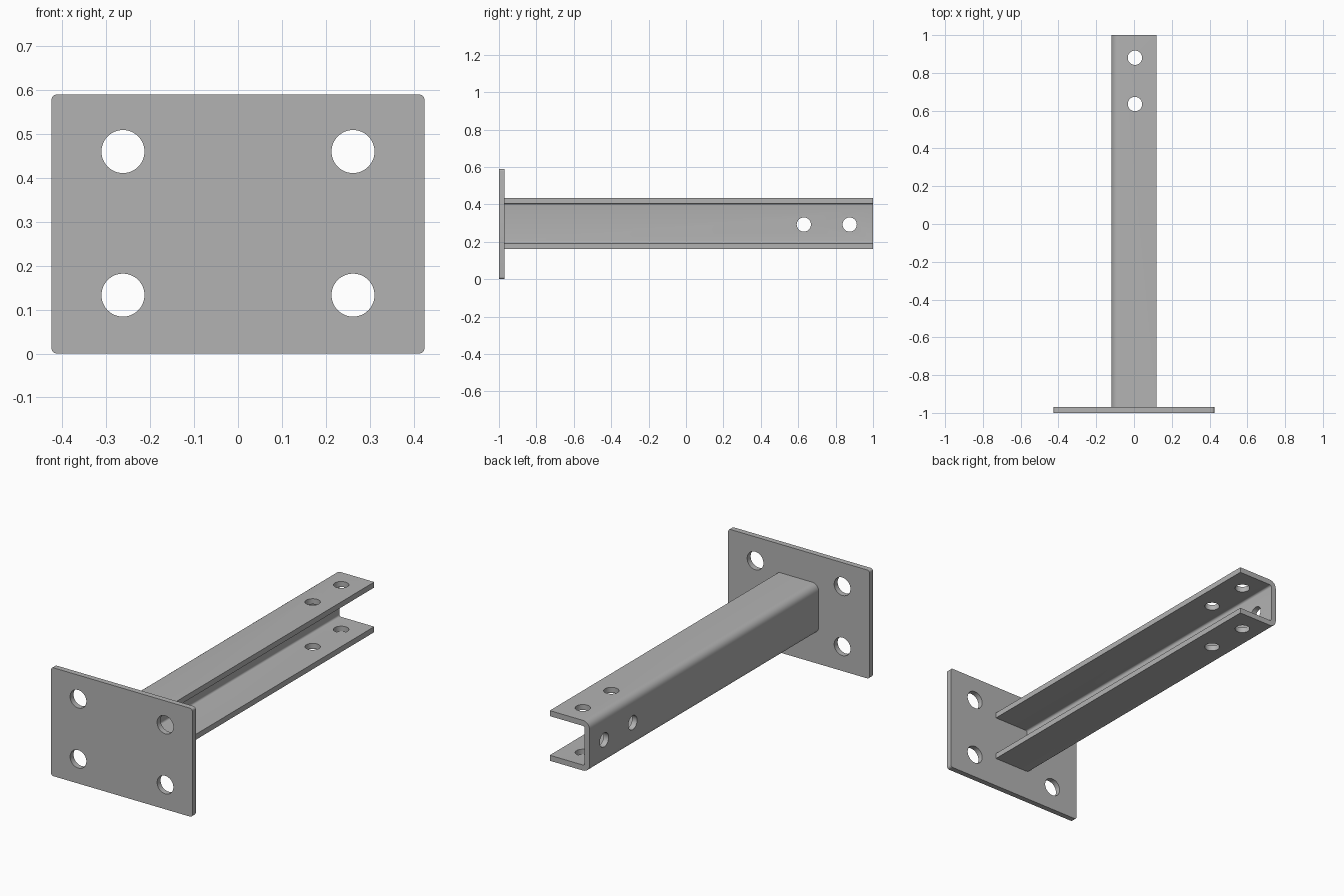
import bpy, bmesh, math
from mathutils import Vector

if "Cube" in bpy.data.objects:
    bpy.data.objects.remove(bpy.data.objects["Cube"])

steel = bpy.data.materials.new("grey steel")
steel.diffuse_color = (0.45, 0.45, 0.45, 1)
steel.use_nodes = True
steel.node_tree.nodes["Principled BSDF"].inputs["Base Color"].default_value = steel.diffuse_color


def arc(cx, cz, r, start, end, n=6):
    """Points on an arc in the xz plane, angles in degrees."""
    pts = []
    for i in range(n + 1):
        a = math.radians(start + (end - start) * i / n)
        pts.append((cx + r * math.cos(a), cz + r * math.sin(a)))
    return pts


def extrude_y(name, profile, y0, y1):
    """Solid made from an xz outline swept from y0 to y1."""
    bm = bmesh.new()
    face = bm.faces.new([bm.verts.new((x, y0, z)) for x, z in profile])
    out = bmesh.ops.extrude_face_region(bm, geom=[face])["geom"]
    moved = [v for v in out if isinstance(v, bmesh.types.BMVert)]
    bmesh.ops.translate(bm, verts=moved, vec=(0, y1 - y0, 0))
    bmesh.ops.recalc_face_normals(bm, faces=bm.faces)
    mesh = bpy.data.meshes.new(name)
    bm.to_mesh(mesh)
    bm.free()
    mesh.materials.append(steel)
    obj = bpy.data.objects.new(name, mesh)
    bpy.context.collection.objects.link(obj)
    return obj


def drill(obj, centre, radius, depth, axis):
    """Cut a round hole along an axis, then drop the cutter."""
    rot = Vector(axis).to_track_quat("Z", "Y").to_euler()
    bpy.ops.mesh.primitive_cylinder_add(vertices=48, radius=radius, depth=depth,
                                        location=centre, rotation=rot)
    cutter = bpy.context.object
    cutter.hide_render = True
    cutter.data.materials.append(steel)
    mod = obj.modifiers.new("hole", "BOOLEAN")
    mod.operation = "DIFFERENCE"
    mod.solver = "EXACT"
    mod.object = cutter
    bpy.context.view_layer.objects.active = obj
    bpy.ops.object.modifier_apply(modifier=mod.name)
    bpy.data.objects.remove(cutter, do_unlink=True)


def smooth(obj):
    bpy.ops.object.select_all(action="DESELECT")
    obj.select_set(True)
    bpy.context.view_layer.objects.active = obj
    bpy.ops.object.shade_smooth_by_angle(angle=math.radians(30))


# Wall plate with rounded corners and four bolt holes
W, H, R = 0.425, 0.59, 0.013
outline = (arc(W - R, R, R, -90, 0) + arc(W - R, H - R, R, 0, 90)
           + arc(-W + R, H - R, R, 90, 180) + arc(-W + R, R, R, 180, 270))
plate = extrude_y("wall_plate", outline, -1.0, -0.97)
for x in (-0.262, 0.262):
    for z in (0.133, 0.46):
        drill(plate, (x, -0.985, z), 0.049, 0.2, (0, 1, 0))
smooth(plate)

# C-shaped arm, open towards +x, with bent corners on the web side
X0, X1, Z0, Z1, T = -0.12, 0.12, 0.162, 0.435, 0.03
RO, RI = 0.04, 0.011
section = ([(X1, Z1)] + arc(X0 + RO, Z1 - RO, RO, 90, 180)
           + arc(X0 + RO, Z0 + RO, RO, 180, 270)
           + [(X1, Z0), (X1, Z0 + T)]
           + arc(X0 + T + RI, Z0 + T + RI, RI, 270, 180)
           + arc(X0 + T + RI, Z1 - T - RI, RI, 180, 90)
           + [(X1, Z1 - T)])
arm = extrude_y("channel_arm", section, -0.97, 1.0)

# Hole pairs near the free end, through both flanges and the web
for y in (0.635, 0.88):
    drill(arm, (0.005, y, 0.3), 0.038, 0.6, (0, 0, 1))
    drill(arm, (X0, y - 0.005, 0.292), 0.038, 0.15, (1, 0, 0))
smooth(arm)
